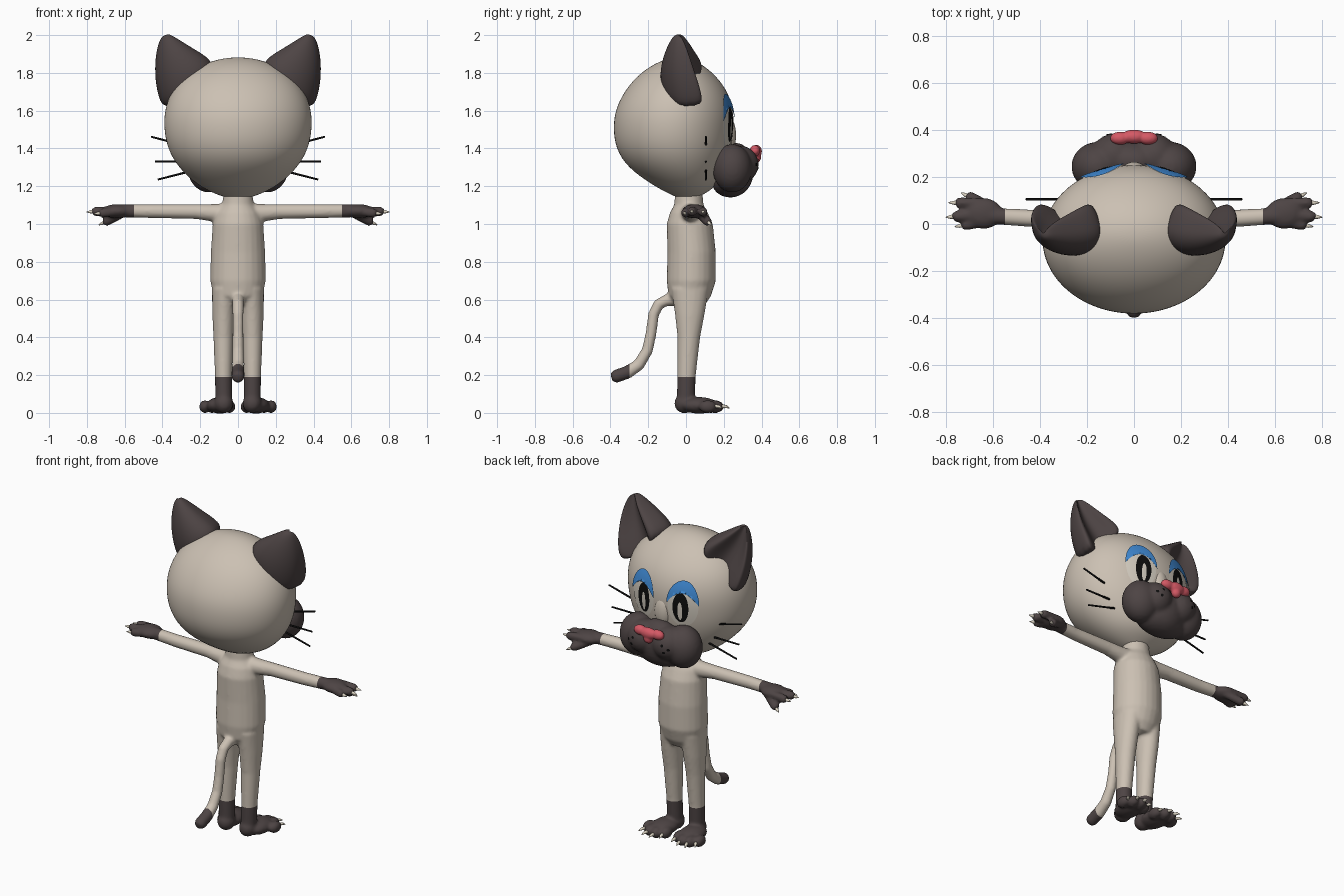
import bpy, bmesh
from math import sin, cos, pi
from mathutils import Vector, Matrix
from mathutils.bvhtree import BVHTree

cube = bpy.data.objects.get("Cube")
if cube:
    bpy.data.objects.remove(cube)


def material(name, rgb, rough=0.7):
    m = bpy.data.materials.new(name)
    m.use_nodes = True
    m.diffuse_color = (*rgb, 1)
    b = m.node_tree.nodes["Principled BSDF"]
    b.inputs["Base Color"].default_value = (*rgb, 1)
    b.inputs["Roughness"].default_value = rough
    return m


CREAM = material("cream fur", (0.60, 0.53, 0.45))
DARK = material("dark brown fur", (0.075, 0.058, 0.058))
RED = material("nose red", (0.66, 0.10, 0.13))
BLUE = material("eyelid blue", (0.05, 0.25, 0.65))
BLACK = material("black", (0.004, 0.004, 0.004))
EYE = material("eye white", (0.66, 0.61, 0.53))
CLAW = material("claw ivory", (0.72, 0.66, 0.55))


# Shape helpers: each adds one closed form to a bmesh
def loft(bm, stations, n=24, dent=False):
    rings = []
    for c, u, v in stations:
        ring = []
        for i in range(n):
            t = 2 * pi * i / n
            f = sin(t)
            if dent and f > 0:
                f = 2 * (f - 0.93 * f ** 3)
            ring.append(bm.verts.new(Vector(c) + Vector(u) * cos(t) + Vector(v) * f))
        rings.append(ring)
    for a, b in zip(rings, rings[1:]):
        for i in range(n):
            j = (i + 1) % n
            bm.faces.new((a[i], a[j], b[j], b[i]))
    bm.faces.new(rings[0][::-1])
    bm.faces.new(rings[-1])


def column(bm, rows):
    """Rows of z, centre x, centre y, half width, half depth."""
    loft(bm, [((x, y, z), (hx, 0, 0), (0, hy, 0)) for z, x, y, hx, hy in rows])


def tube(bm, pts, n=12):
    """Points of x, y, z, radius."""
    p = [Vector(q[:3]) for q in pts]
    out = []
    for i, q in enumerate(pts):
        d = (p[min(i + 1, len(p) - 1)] - p[max(i - 1, 0)]).normalized()
        r = Vector((0, 0, 1)).rotation_difference(d)
        out.append((p[i], r @ Vector((q[3], 0, 0)), r @ Vector((0, q[3], 0))))
    loft(bm, out, n)


def ball(bm, c, r):
    m = Matrix.Translation(c) @ Matrix.Diagonal((*r, 1))
    bmesh.ops.create_uvsphere(bm, u_segments=24, v_segments=14, radius=1, matrix=m)


def finish(name, bm, mats, subsurf=0, voxel=0, smooth=0):
    bmesh.ops.recalc_face_normals(bm, faces=bm.faces)
    mesh = bpy.data.meshes.new(name)
    bm.to_mesh(mesh)
    bm.free()
    ob = bpy.data.objects.new(name, mesh)
    bpy.context.collection.objects.link(ob)
    if subsurf:
        ob.modifiers.new("round", 'SUBSURF').levels = subsurf
    if voxel:
        r = ob.modifiers.new("fuse", 'REMESH')
        r.mode, r.voxel_size = 'VOXEL', voxel
    if smooth:
        s = ob.modifiers.new("soften", 'SMOOTH')
        s.factor, s.iterations = 0.5, smooth
    dg = bpy.context.evaluated_depsgraph_get()
    ob.data = bpy.data.meshes.new_from_object(ob.evaluated_get(dg))
    ob.modifiers.clear()
    ob.data.materials.clear()
    for m in mats:
        ob.data.materials.append(m)
    ob.data.polygons.foreach_set("use_smooth", [True] * len(ob.data.polygons))
    return ob


def surface(ob):
    bm = bmesh.new()
    bm.from_mesh(ob.data)
    tree = BVHTree.FromBMesh(bm)
    bm.free()
    return tree


def plate(name, tree, cx, cz, rx, rz, lift, mat, arch=None):
    """Thin oval laid on a surface; arch keeps only its upper crescent."""
    bm = bmesh.new()
    n, rings, rows = 40, 8, []
    for k in range(1, rings + 1):
        row = []
        for i in range(n):
            u, v = k / rings * cos(2 * pi * i / n), k / rings * sin(2 * pi * i / n)
            if arch:
                v = max(v, arch * (1 - u * u))
            x, z = cx + rx * u, cz + rz * v
            hit, nor = tree.ray_cast(Vector((x, 1, z)), Vector((0, -1, 0)))[:2]
            row.append(bm.verts.new(hit + nor * lift if hit else (x, 0.2, z)))
        rows.append(row)
    bm.faces.new(rows[0])
    for a, b in zip(rows, rows[1:]):
        for i in range(n):
            j = (i + 1) % n
            bm.faces.new((a[i], b[i], b[j], a[j]))
    return finish(name, bm, [mat])


SIDES = (("left", 1), ("right", -1))

# Body: torso, limbs and tail fused into one skin
bm, claws = bmesh.new(), bmesh.new()
column(bm, [(.57, 0, .02, .09, .08), (.62, 0, .02, .13, .113), (.7, 0, .028, .147, .13),
            (.85, 0, .03, .144, .128), (1.0, 0, .02, .134, .122), (1.06, 0, .015, .115, .1),
            (1.1, 0, .015, .085, .078), (1.17, 0, .015, .075, .072)])
for _, s in SIDES:
    column(bm, [(.03, s * .075, -.005, .045, .048), (.1, s * .076, 0, .045, .048),
                (.2, s * .077, .003, .045, .049), (.4, s * .077, .015, .053, .06),
                (.52, s * .076, .02, .06, .078), (.66, s * .07, .022, .068, .1)])
    # feet and toes
    ball(bm, (s * .075, -.008, .05), (.05, .054, .052))
    ball(bm, (s * .095, .07, .04), (.072, .1, .044))
    for x, y, dx in ((.045, .13, -.004), (.09, .155, .006), (.137, .15, .014), (.175, .115, .02)):
        ball(bm, (s * x, y, .033), (.031, .047, .034))
        tube(claws, [(s * x, y + .035, .035, .011), (s * (x + dx / 2), y + .058, .034, .008),
                     (s * (x + dx), y + .075, .026, .002)])
    # arms, hands and fingers
    tube(bm, [(s * .06, .02, 1.055, .055), (s * .14, .022, 1.06, .046), (s * .22, .024, 1.066, .04),
              (s * .45, .025, 1.068, .037), (s * .62, .035, 1.07, .035)], 16)
    ball(bm, (s * .64, .045, 1.068), (.08, .066, .037))
    for a, b in (((.65, .088, 1.07), (.745, .09, 1.064)), ((.65, .04, 1.072), (.758, .032, 1.066)),
                 ((.64, .01, 1.066), (.72, -.004, 1.058)), ((.61, .07, 1.055), (.7, .115, 1.012))):
        a, b = Vector((s * a[0], *a[1:])), Vector((s * b[0], *b[1:]))
        d = (b - a).normalized()
        tube(bm, [(*a, .022), (*((a + b) / 2), .024), (*b, .025), (*(b + d * .015), .016)])
        tube(claws, [(*(b + d * .008), .01), (*(b + d * .025), .008), (*(b + d * .044), .002)])
tube(bm, [(0, -.04, .60, .035), (0, -.10, .598, .032), (0, -.145, .575, .03), (0, -.172, .52, .029),
          (0, -.185, .42, .029), (0, -.205, .33, .03), (0, -.25, .255, .032), (0, -.31, .215, .035),
          (0, -.375, .192, .035), (0, -.395, .186, .022)], 16)
body = finish("body", bm, [CREAM, DARK], voxel=.009, smooth=5)

# Dark socks, gloves and tail tip with clean colour edges
bm = bmesh.new()
bm.from_mesh(body.data)
for co, no in (((0, 0, .19), (0, 0, 1)), ((.55, 0, 0), (1, 0, 0)),
               ((-.55, 0, 0), (1, 0, 0)), ((0, -.3, 0), (0, 1, 0))):
    bmesh.ops.bisect_plane(bm, geom=bm.verts[:] + bm.edges[:] + bm.faces[:],
                           plane_co=co, plane_no=no)
for f in bm.faces:
    c = f.calc_center_median()
    f.smooth = True
    f.material_index = int(abs(c.x) > .55 or c.y < -.3 or (c.z < .19 and c.y > -.12))
bm.to_mesh(body.data)
bm.free()
finish("claws", claws, [CLAW])

# Head
bm = bmesh.new()
column(bm, [(1.135, 0, .01, .04, .04), (1.15, 0, .005, .1, .075), (1.2, 0, 0, .212, .17),
            (1.3, 0, -.05, .322, .265), (1.4, 0, -.065, .377, .31), (1.5, 0, -.067, .396, .322),
            (1.6, 0, -.062, .394, .318), (1.7, 0, -.053, .36, .278), (1.78, 0, -.05, .295, .215),
            (1.84, 0, -.045, .2, .14), (1.872, 0, -.04, .11, .07), (1.882, 0, -.04, .03, .02)])
head = finish("head", bm, [CREAM], subsurf=2)
bm = bmesh.new()
ball(bm, (0, .22, 1.47), (.055, .045, .1))
finish("nose_bridge", bm, [CREAM])

# Muzzle of two cheek pads, a lip and a chin
bm = bmesh.new()
for _, s in SIDES:
    ball(bm, (s * .155, .245, 1.295), (.112, .105, .128))
    ball(bm, (s * .085, .285, 1.315), (.1, .1, .1))
ball(bm, (0, .265, 1.29), (.14, .095, .14))
ball(bm, (0, .235, 1.225), (.17, .1, .085))
muzzle = finish("muzzle", bm, [DARK], voxel=.01, smooth=6)

# Nose
bm = bmesh.new()
for _, s in SIDES:
    ball(bm, (s * .06, .365, 1.388), (.042, .028, .03))
ball(bm, (0, .372, 1.385), (.055, .03, .034))
ball(bm, (0, .372, 1.355), (.03, .026, .032))
finish("nose", bm, [RED], voxel=.006, smooth=3)

skin, pad = surface(head), surface(muzzle)
for side, s in SIDES:
    # Eyes
    x = s * .135
    plate(side + "_eye", skin, x, 1.545, .088, .135, .003, EYE)
    plate(side + "_pupil", skin, x - s * .01, 1.525, .046, .09, .005, BLACK)
    plate(side + "_eye_shine", skin, x - s * .012, 1.505, .014, .055, .007, EYE)
    plate(side + "_eyelid", skin, x, 1.545, .092, .14, .009, BLUE, arch=.5)

    # Whisker spots
    for i, (dx, z) in enumerate(((.10, 1.335), (.135, 1.315), (.11, 1.295))):
        plate(side + "_whisker_spot_" + str(i + 1), pad, s * dx, z, .008, .008, .004, BLACK)

    # Whiskers
    bm = bmesh.new()
    for x0, z0, x1, z1 in ((.30, 1.42, .46, 1.462), (.27, 1.33, .44, 1.33), (.23, 1.285, .425, 1.235)):
        tube(bm, [(s * x0, .105, z0, .006), (s * x1, .105, z1, .005)], 8)
    finish(side + "_whiskers", bm, [BLACK])

    # Hollow ear facing forward and a little outward
    bm = bmesh.new()
    rows = ((.25, .0, 1.70, .125, .115, .115), (.28, -.012, 1.77, .135, .105, .13),
            (.335, -.03, 1.86, .1, .068, .098), (.37, -.036, 1.94, .06, .034, .062),
            (.383, -.04, 1.99, .028, .012, .03), (.385, -.04, 2.0, .012, .005, .012))
    loft(bm, [((s * cx, cy, cz), (s * a, 0, -b), (s * d * .25, d, 0))
              for cx, cy, cz, a, b, d in rows], 24, dent=True)
    finish(side + "_ear", bm, [DARK], subsurf=2)
